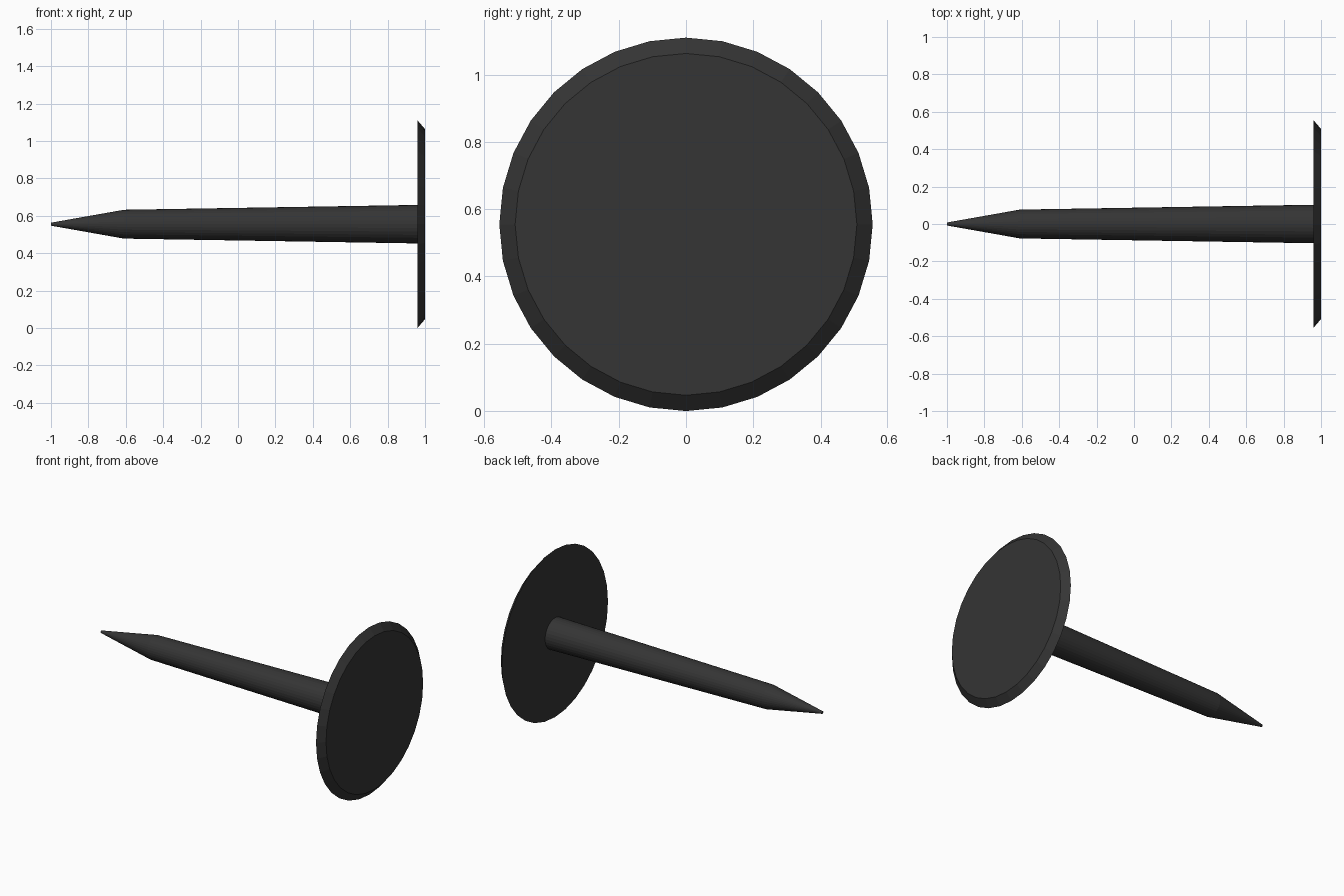
import bpy, bmesh, math

if "Cube" in bpy.data.objects:
    bpy.data.objects.remove(bpy.data.objects["Cube"])

SIDES = 32
AXIS_Z = 0.555

dark = bpy.data.materials.new("dark_metal")
dark.diffuse_color = (0.035, 0.035, 0.035, 1)
dark.use_nodes = True
dark.node_tree.nodes["Principled BSDF"].inputs["Base Color"].default_value = dark.diffuse_color


def turned_part(name, profile, smooth_angle=None):
    """Revolve (x, radius) rings around the horizontal axis and cap both ends."""
    bm = bmesh.new()
    rings = []
    for x, r in profile:
        rings.append([bm.verts.new((x, r * math.sin(2 * math.pi * i / SIDES),
                                    AXIS_Z + r * math.cos(2 * math.pi * i / SIDES)))
                      for i in range(SIDES)])
    for a, b in zip(rings, rings[1:]):
        for i in range(SIDES):
            j = (i + 1) % SIDES
            bm.faces.new((a[i], a[j], b[j], b[i]))
    bm.faces.new(rings[0])
    bm.faces.new(rings[-1])
    bmesh.ops.recalc_face_normals(bm, faces=bm.faces)
    mesh = bpy.data.meshes.new(name)
    bm.to_mesh(mesh)
    bm.free()
    mesh.materials.append(dark)
    obj = bpy.data.objects.new(name, mesh)
    bpy.context.collection.objects.link(obj)
    if smooth_angle:
        bpy.ops.object.select_all(action='DESELECT')
        obj.select_set(True)
        bpy.context.view_layer.objects.active = obj
        bpy.ops.object.shade_smooth_by_angle(angle=math.radians(smooth_angle))
    return obj


# Pointed, slightly tapered shank
turned_part("shank", [(-1.0, 0.008), (-0.61, 0.077), (0.965, 0.103)])

# Wide thin head with a bevelled outer face
turned_part("head", [(0.96, 0.555), (1.0, 0.508)])
